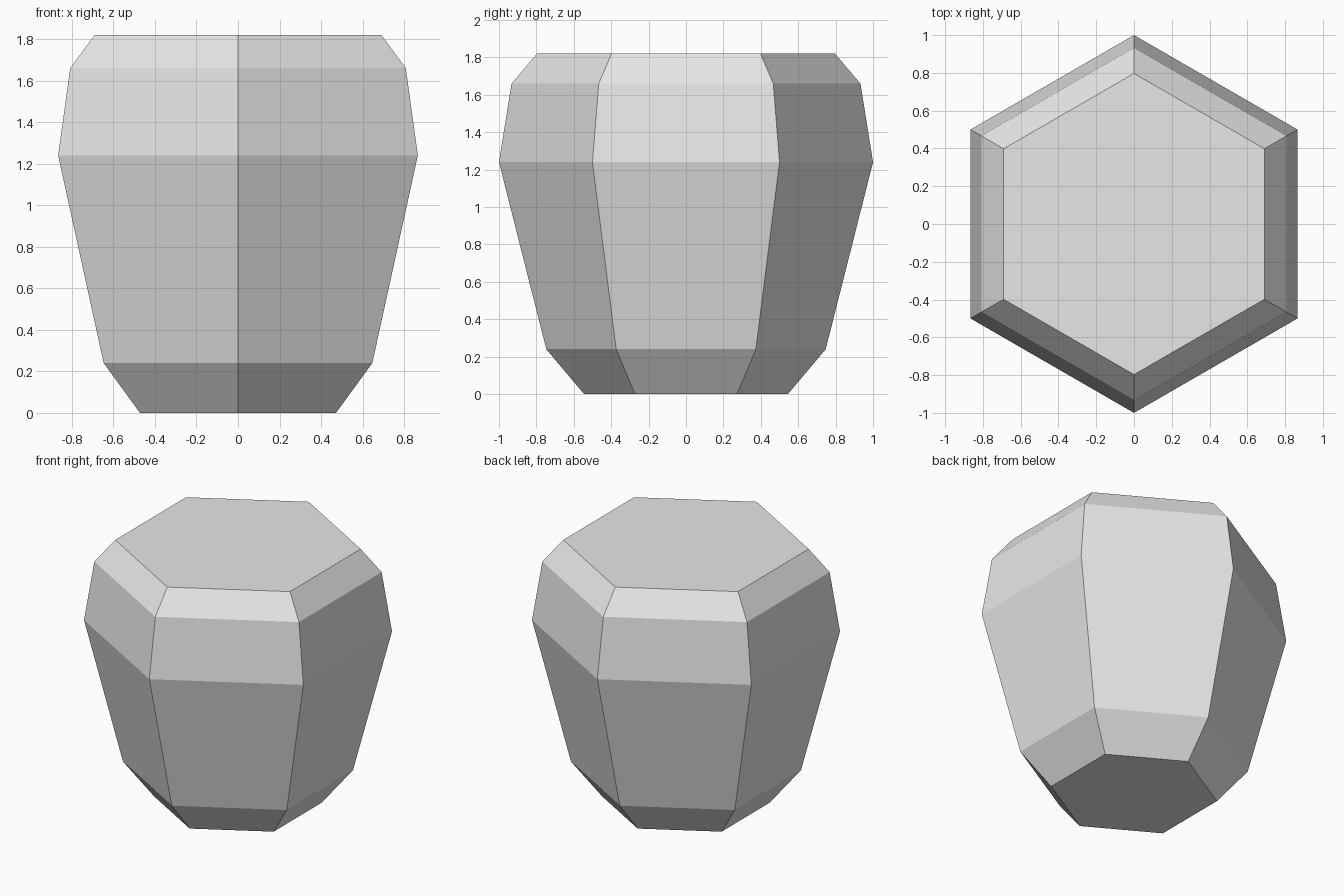
import bpy
import bmesh
from math import cos, sin, pi

cube = bpy.data.objects.get("Cube")
if cube:
    bpy.data.objects.remove(cube, do_unlink=True)

# Plain grey material
grey = bpy.data.materials.new("light_grey")
grey.use_nodes = True
colour = (0.8, 0.8, 0.8, 1)
grey.diffuse_color = colour
grey.node_tree.nodes["Principled BSDF"].inputs["Base Color"].default_value = colour

# Faceted body: (corner radius, height) of each ring, bottom to top
SIDES = 6
profile = [(0.545, 0), (0.747, 0.24), (1, 1.24), (0.933, 1.66), (0.797, 1.82)]

bm = bmesh.new()
rings = []
for radius, z in profile:
    angles = [pi / 2 + i * 2 * pi / SIDES for i in range(SIDES)]
    rings.append([bm.verts.new((radius * cos(a), radius * sin(a), z)) for a in angles])

# Side facets between neighbouring rings
for low, high in zip(rings, rings[1:]):
    for i in range(SIDES):
        j = (i + 1) % SIDES
        bm.faces.new((low[i], low[j], high[j], high[i]))

# Flat base and top
bm.faces.new(rings[0][::-1])
bm.faces.new(rings[-1])

mesh = bpy.data.meshes.new("faceted_body")
bm.to_mesh(mesh)
bm.free()
mesh.materials.append(grey)
body = bpy.data.objects.new("faceted_body", mesh)
bpy.context.collection.objects.link(body)
